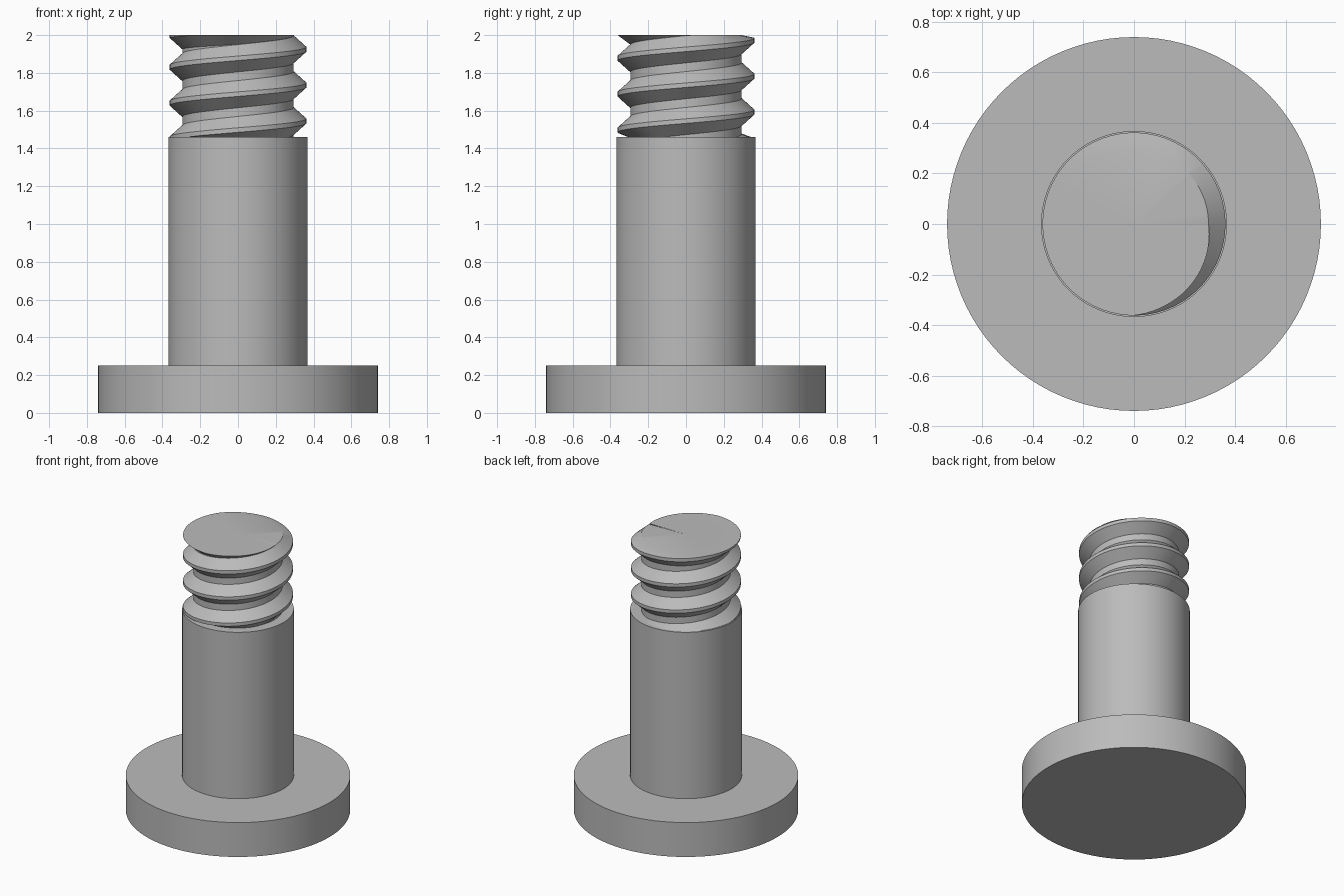
import bpy
import bmesh
from math import cos, sin, tau, radians

if "Cube" in bpy.data.objects:
    bpy.data.objects.remove(bpy.data.objects["Cube"])

steel = bpy.data.materials.new("grey steel")
steel.use_nodes = True
GREY = (0.5, 0.5, 0.5, 1)
steel.diffuse_color = GREY
steel.node_tree.nodes["Principled BSDF"].inputs["Base Color"].default_value = GREY

SEGMENTS = 96
HEAD_TOP, SHANK_TOP, TOP = 0.25, 1.46, 2.0
ROOT, CREST, PITCH = 0.295, 0.362, 0.19
HALF_CREST, HALF_TOOTH = 0.012, 0.072
START, TURNS = 1.165, 5


def finish(obj):
    """Give the part its colour and smooth shading with sharp edges."""
    obj.data.materials.append(steel)
    bpy.ops.object.select_all(action="DESELECT")
    obj.select_set(True)
    bpy.context.view_layer.objects.active = obj
    bpy.ops.object.shade_smooth_by_angle(angle=radians(30))


def disc(name, radius, bottom, top):
    bpy.ops.mesh.primitive_cylinder_add(
        vertices=SEGMENTS, radius=radius, depth=top - bottom,
        location=(0, 0, (bottom + top) / 2))
    obj = bpy.context.object
    obj.name = name
    finish(obj)


# Flat round head and plain shank
disc("head", 0.74, 0, HEAD_TOP)
disc("shank", 0.368, HEAD_TOP - 0.01, SHANK_TOP)

# Helical thread, squashed flat against the top, with a run-out on its last turn
bm = bmesh.new()
steps = SEGMENTS * TURNS
rows = []
for k in range(steps + 1):
    turn = k / SEGMENTS
    sag = 0.045 * min(1, max(0, (turn - 4.25) / 0.5))
    z = START + PITCH * turn - sag
    fade = max(0, (turn - 4.75) / 0.25)
    crest = CREST + (ROOT - CREST) * fade
    row = []
    for radius, offset in ((ROOT, -HALF_TOOTH), (crest, -HALF_CREST),
                           (crest, HALF_CREST), (ROOT, HALF_TOOTH)):
        height = min(TOP, max(SHANK_TOP - 0.005, z + offset))
        a = tau * turn
        row.append(bm.verts.new((radius * cos(a), radius * sin(a), height)))
    rows.append(row)

for k in range(steps):
    a, b = rows[k], rows[k + 1]
    for i in range(3):
        bm.faces.new((a[i], b[i], b[i + 1], a[i + 1]))
    # Root band joining each turn to the next
    if k + SEGMENTS < steps:
        c, d = rows[k + SEGMENTS], rows[k + SEGMENTS + 1]
        bm.faces.new((a[3], b[3], d[0], c[0]))

# End cap over the last turn
centre = bm.verts.new((0, 0, TOP))
for k in range(steps - SEGMENTS, steps):
    bm.faces.new((centre, rows[k][3], rows[k + 1][3]))

bmesh.ops.remove_doubles(bm, verts=bm.verts, dist=0.0001)
bmesh.ops.dissolve_degenerate(bm, edges=bm.edges, dist=0.0001)
mesh = bpy.data.meshes.new("thread")
bm.to_mesh(mesh)
bm.free()
thread = bpy.data.objects.new("thread", mesh)
bpy.context.collection.objects.link(thread)
finish(thread)
